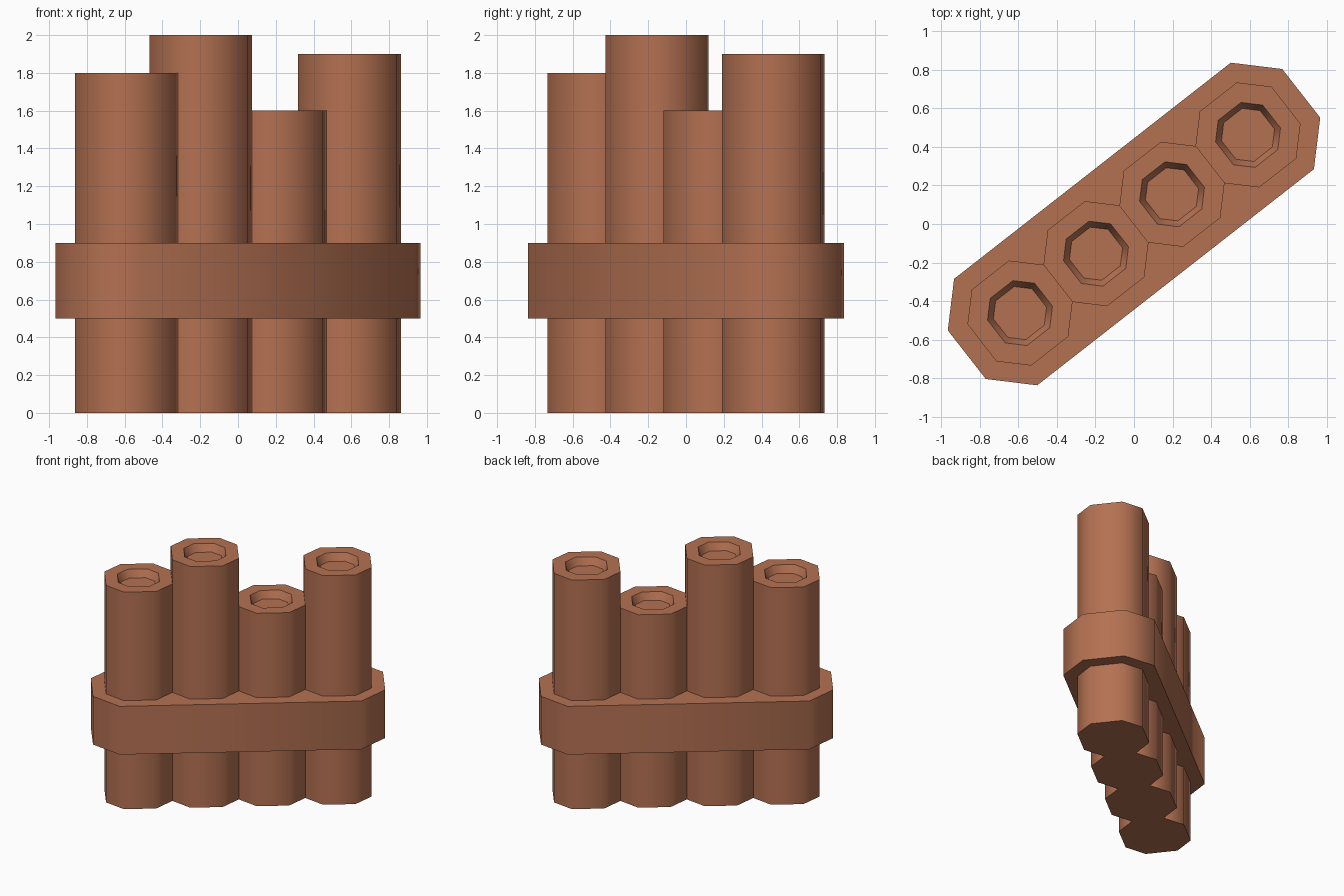
import bpy, bmesh, math

if "Cube" in bpy.data.objects:
    bpy.data.objects.remove(bpy.data.objects["Cube"])

ANGLE = math.radians(38)   # the row of tubes runs diagonally

clay = bpy.data.materials.new("terracotta")
clay.diffuse_color = (0.456, 0.165, 0.084, 1)
clay.use_nodes = True
clay.node_tree.nodes["Principled BSDF"].inputs["Base Color"].default_value = clay.diffuse_color


def octagon(hx, hy, chamfer):
    """Rectangle with four cut corners, counter-clockwise."""
    a, b = hx - chamfer, hy - chamfer
    return [(hx, -b), (hx, b), (a, hy), (-a, hy),
            (-hx, b), (-hx, -b), (-a, -hy), (a, -hy)]


def loft(name, rings, offset=0.0):
    """Skin a list of (outline, z) rings and cap both ends."""
    bm = bmesh.new()
    loops = [[bm.verts.new((x, y, z)) for x, y in pts] for pts, z in rings]
    n = len(loops[0])
    bm.faces.new(loops[0][::-1])
    for lo, hi in zip(loops, loops[1:]):
        for i in range(n):
            j = (i + 1) % n
            bm.faces.new((lo[i], lo[j], hi[j], hi[i]))
    bm.faces.new(loops[-1])
    mesh = bpy.data.meshes.new(name)
    bm.to_mesh(mesh)
    bm.free()
    mesh.materials.append(clay)
    obj = bpy.data.objects.new(name, mesh)
    bpy.context.collection.objects.link(obj)
    obj.location = (offset * math.cos(ANGLE), offset * math.sin(ANGLE), 0)
    obj.rotation_euler.z = ANGLE
    # smooth around the sides, sharp at the rims
    bpy.ops.object.select_all(action='DESELECT')
    obj.select_set(True)
    bpy.context.view_layer.objects.active = obj
    bpy.ops.object.shade_smooth_by_angle(angle=math.radians(60))
    return obj


# four tubes side by side, each with a shallow tapered hole in the top
body = octagon(0.25, 0.25, 0.128)
mouth = octagon(0.155, 0.155, 0.080)
floor = octagon(0.127, 0.127, 0.066)
for i, h in enumerate((1.8, 2.0, 1.6, 1.9)):
    loft(f"tube_{i + 1}", [(body, 0), (body, h), (mouth, h), (floor, h - 0.06)],
         (i - 1.5) * 0.5)

# band wrapped around the tubes
band = octagon(1.1, 0.35, 0.19)
loft("band", [(band, 0.5), (band, 0.9)])
